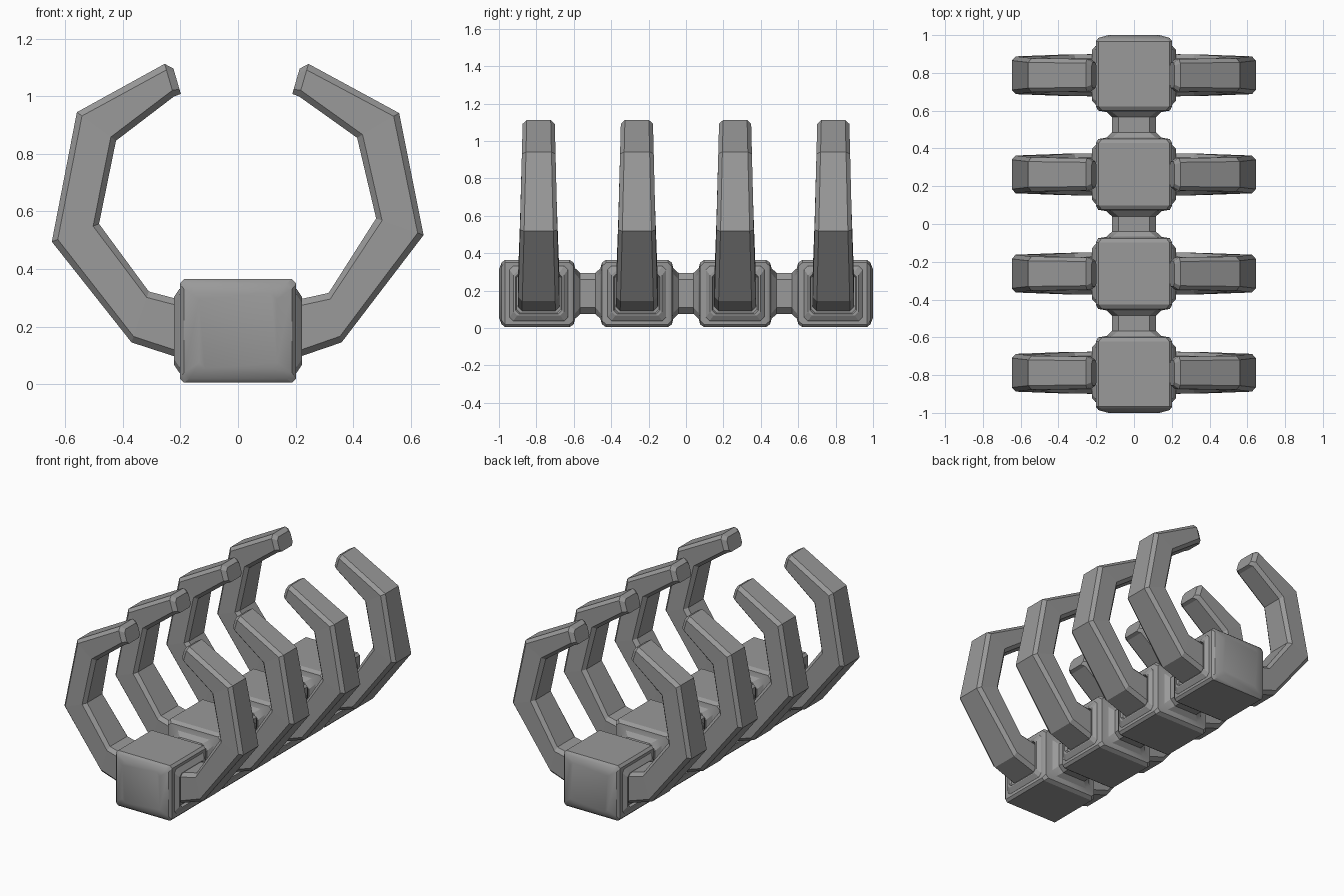
import bpy, bmesh
from mathutils import Vector

if "Cube" in bpy.data.objects:
    bpy.data.objects.remove(bpy.data.objects["Cube"])

grey = bpy.data.materials.new("mid grey")
grey.use_nodes = True
colour = (0.32, 0.32, 0.32, 1)
grey.diffuse_color = colour
grey.node_tree.nodes["Principled BSDF"].inputs["Base Color"].default_value = colour

PITCH = 0.525
CENTRES = [(i - 1.5) * PITCH for i in range(4)]
MID_Z = 0.185


def octagon(hu, hv, c):
    """Rectangle with chamfered corners, centred on the origin."""
    return [(hu, hv - c), (hu - c, hv), (c - hu, hv), (-hu, hv - c),
            (-hu, c - hv), (c - hu, -hv), (hu - c, -hv), (hu, c - hv)]


def loft(name, rings, smooth=True):
    """Skin a list of equal-sized rings and cap both ends."""
    bm = bmesh.new()
    loops = [[bm.verts.new(p) for p in ring] for ring in rings]
    n = len(loops[0])
    for a, b in zip(loops, loops[1:]):
        for i in range(n):
            j = (i + 1) % n
            bm.faces.new((a[i], a[j], b[j], b[i]))
    bm.faces.new(loops[0])
    bm.faces.new(loops[-1])
    bmesh.ops.recalc_face_normals(bm, faces=bm.faces)
    mesh = bpy.data.meshes.new(name)
    bm.to_mesh(mesh)
    bm.free()
    mesh.materials.append(grey)
    obj = bpy.data.objects.new(name, mesh)
    bpy.context.collection.objects.link(obj)
    if smooth:
        bpy.ops.object.select_all(action='DESELECT')
        obj.select_set(True)
        bpy.context.view_layer.objects.active = obj
        bpy.ops.object.shade_smooth_by_angle(angle=0.5)
    return obj


# Half profiles along y: distance from block centre, half width, half height, chamfer
NECK_SIDE = [(0.165, 0.202, 0.18, 0.015), (0.187, 0.19, 0.165, 0.02),
             (0.195, 0.145, 0.135, 0.03), (0.222, 0.117, 0.11, 0.035)]
END_SIDE = [(0.18, 0.202, 0.18, 0.015), (0.198, 0.188, 0.165, 0.02),
            (0.2125, 0.135, 0.13, 0.02)]

# Spine: four blocks joined by narrow necks
spine = []
for i, cy in enumerate(CENTRES):
    back = END_SIDE if i == 0 else NECK_SIDE
    front = END_SIDE if i == 3 else NECK_SIDE
    stations = [(-d, *r) for d, *r in reversed(back)] + front
    for d, hx, hz, c in stations:
        spine.append([(u, cy + d, MID_Z + v) for u, v in octagon(hx, hz, c)])
loft("spine", spine)

# Sockets: raised rims with a shallow recess (x, half depth, half height)
SOCKET = [(0.19, 0.165, 0.155), (0.204, 0.155, 0.145), (0.222, 0.135, 0.118),
          (0.222, 0.124, 0.11), (0.206, 0.118, 0.104)]

# Rib stations: outer x, z, inner x, z, half thickness
LEFT_RIB = [(0.17, 0.08, 0.17, 0.285, 0.112), (0.36, 0.145, 0.315, 0.317, 0.11),
            (0.645, 0.518, 0.48, 0.576, 0.1), (0.56, 0.942, 0.414, 0.856, 0.09),
            (0.245, 1.113, 0.212, 1.0, 0.086)]
RIGHT_RIB = [(0.17, 0.08, 0.17, 0.285, 0.112), (0.37, 0.145, 0.31, 0.322, 0.11),
             (0.647, 0.495, 0.483, 0.557, 0.1), (0.56, 0.945, 0.424, 0.846, 0.09),
             (0.255, 1.113, 0.222, 1.0, 0.086)]


def rib_rings(profile, side, cy):
    rings = []
    for ox, oz, ix, iz, hy in profile:
        outer, inner = Vector((ox, 0, oz)), Vector((ix, 0, iz))
        mid, half = (outer + inner) / 2, (outer - inner) / 2
        axis = half.normalized()
        ring = []
        for u, v in octagon(half.length, hy, 0.022):
            p = mid + axis * u
            ring.append(Vector((side * p.x, cy + v, p.z)))
        rings.append(ring)
    # Small bevel on the tip
    tip = rings[-1]
    centre = sum(tip, Vector()) / len(tip)
    out = Vector((-side * 0.027, 0, -0.008 + 0.004))
    rings.append([centre + (p - centre) * 0.78 + out for p in tip])
    return rings


for i, cy in enumerate(CENTRES, 1):
    for side, label, profile in ((1, "left", LEFT_RIB), (-1, "right", RIGHT_RIB)):
        loft(f"{label}_socket_{i}",
             [[(side * x, cy + u, MID_Z + v) for u, v in octagon(hy, hz, 0.02)]
              for x, hy, hz in SOCKET], smooth=False)
        loft(f"{label}_rib_{i}", rib_rings(profile, side, cy), smooth=False)
